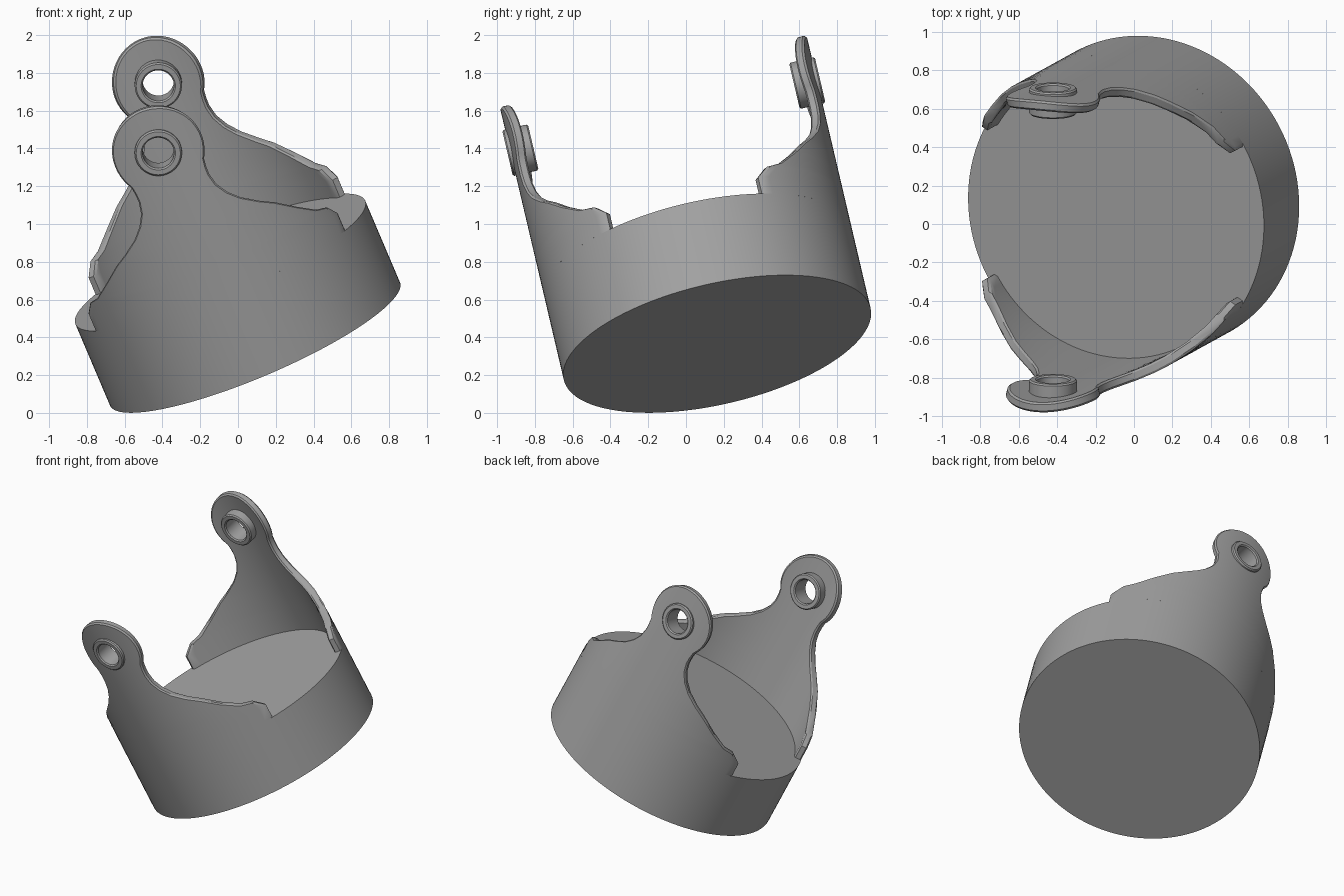
import bpy, bmesh
from math import sin, cos, asin, pi, radians
from mathutils import Matrix

if "Cube" in bpy.data.objects:
    bpy.data.objects.remove(bpy.data.objects["Cube"])

# Main sizes, measured in the tilted frame of the cup (its axis is local z)
RADIUS, FLOOR, WALL = 0.834, 0.48, 0.053
EAR_Z, EAR_R, CHAMFER = 1.338, 0.248, 0.01
BOSS_R, HOLE_R = 0.125, 0.083
TILT = (Matrix.Translation((0.09, 0.165, 0.365))
        @ Matrix.Rotation(radians(13.2), 4, 'X')
        @ Matrix.Rotation(radians(-22.5), 4, 'Y'))

grey = bpy.data.materials.new("plain grey")
grey.use_nodes = True
colour = (0.36, 0.36, 0.36, 1)
grey.diffuse_color = colour
grey.node_tree.nodes["Principled BSDF"].inputs["Base Color"].default_value = colour


def add_object(name, bm, matrix):
    bmesh.ops.recalc_face_normals(bm, faces=bm.faces)
    mesh = bpy.data.meshes.new(name)
    bm.to_mesh(mesh)
    bm.free()
    mesh.materials.append(grey)
    obj = bpy.data.objects.new(name, mesh)
    bpy.context.collection.objects.link(obj)
    obj.matrix_world = matrix
    bpy.ops.object.select_all(action='DESELECT')
    obj.select_set(True)
    bpy.context.view_layer.objects.active = obj
    bpy.ops.object.shade_smooth_by_angle(angle=radians(30))
    return obj


def cylinder(radius, low, high, segments):
    bm = bmesh.new()
    bmesh.ops.create_cone(bm, cap_ends=True, segments=segments, radius1=radius,
                          radius2=radius, depth=high - low,
                          matrix=Matrix.Translation((0, 0, (low + high) / 2)))
    return bm


def outline(inset):
    """Half widths and heights of a wall, from the floor up to the ear top."""
    rows = [(0.722, FLOOR), (0.722, 0.58), (0.685, 0.643), (0.635, 0.665),
            (0.55, 0.74), (0.46, 0.82), (0.39, 0.868), (0.31, 0.93),
            (0.255, 0.99), (0.218, 1.055), (0.204, 1.12), (0.205, 1.165)]
    rows = [(w - inset, z) for w, z in rows]
    r = EAR_R - inset
    for i in range(19):
        a = radians(-32 + 120 * i / 18)
        rows.append((r * cos(a), EAR_Z + r * sin(a)))
    return rows


def wall_mesh(columns=40):
    """Curved wall with an ear: two skins joined by a chamfered rim."""
    bm = bmesh.new()
    layers = [(RADIUS, CHAMFER), (RADIUS - CHAMFER, 0),
              (RADIUS - WALL + CHAMFER, 0), (RADIUS - WALL, CHAMFER)]
    last = len(outline(0)) - 1
    rim = [(0, c) for c in range(columns)]
    rim += [(r, columns) for r in range(last)]
    rim += [(last, c) for c in range(columns, 0, -1)]
    rim += [(r, 0) for r in range(last, 0, -1)]
    grids = []
    for k, (radius, inset) in enumerate(layers):
        grid = {}
        for r, (half, z) in enumerate(outline(inset)):
            spread = asin(half / RADIUS)
            for c in range(columns + 1):
                if k in (0, 3) or (r, c) in rim:
                    a = spread * (2 * c / columns - 1)
                    grid[r, c] = bm.verts.new((radius * sin(a), -radius * cos(a), z))
        grids.append(grid)
    for grid in (grids[0], grids[3]):
        for r in range(last):
            for c in range(columns):
                bm.faces.new((grid[r, c], grid[r, c + 1],
                              grid[r + 1, c + 1], grid[r + 1, c]))
    for a, b in zip(grids, grids[1:]):
        for p, q in zip(rim, rim[1:] + rim[:1]):
            bm.faces.new((a[p], a[q], b[q], b[p]))
    return bm


def boss_mesh(segments=48):
    """Ring with chamfered ends, turned around its own z axis."""
    low, high, e = 0.71, 0.85, 0.008
    section = [(HOLE_R, low + e), (HOLE_R + e, low), (BOSS_R - e, low), (BOSS_R, low + e),
               (BOSS_R, high - e), (BOSS_R - e, high), (HOLE_R + e, high), (HOLE_R, high - e)]
    bm = bmesh.new()
    rings = [[bm.verts.new((r * cos(2 * pi * i / segments), r * sin(2 * pi * i / segments), z))
              for r, z in section] for i in range(segments)]
    n = len(section)
    for i in range(segments):
        a, b = rings[i], rings[(i + 1) % segments]
        for j in range(n):
            bm.faces.new((a[j], b[j], b[(j + 1) % n], a[(j + 1) % n]))
    return bm


# Solid round base
add_object("base", cylinder(RADIUS, 0, FLOOR, 120), TILT)

# Two eared walls, each with a pierced boss
for side, turn in (("front", 0), ("back", pi)):
    frame = TILT @ Matrix.Rotation(turn, 4, 'Z')
    outward = frame @ Matrix.Translation((0, 0, EAR_Z)) @ Matrix.Rotation(pi / 2, 4, 'X')
    wall = add_object(side + "_wall", wall_mesh(), frame)
    add_object(side + "_boss", boss_mesh(), outward)
    cutter = add_object(side + "_hole_cutter", cylinder(0.1, 0.6, 1, 48), outward)
    cutter.hide_render = True
    cutter.hide_set(True)
    cut = wall.modifiers.new("hole", 'BOOLEAN')
    cut.operation = 'DIFFERENCE'
    cut.solver = 'EXACT'
    cut.object = cutter
